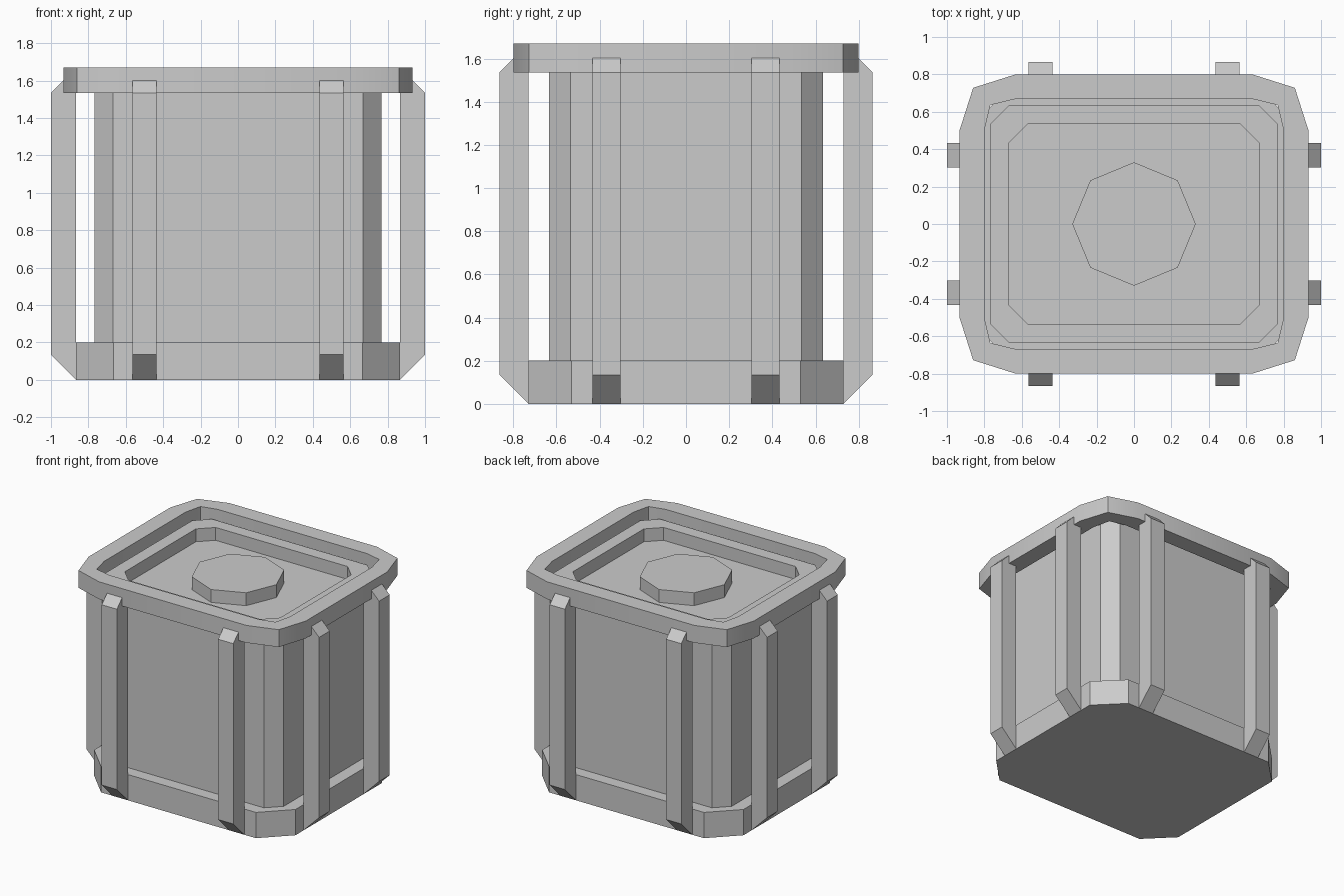
import bpy, math

if "Cube" in bpy.data.objects:
    bpy.data.objects.remove(bpy.data.objects["Cube"])


def add_object(name, verts, faces, angle=None):
    mesh = bpy.data.meshes.new(name)
    mesh.from_pydata(verts, [], faces)
    ob = bpy.data.objects.new(name, mesh)
    bpy.context.collection.objects.link(ob)
    if angle:
        bpy.ops.object.select_all(action='DESELECT')
        ob.select_set(True)
        bpy.context.view_layer.objects.active = ob
        bpy.ops.object.shade_smooth_by_angle(angle=math.radians(angle))
    return ob


def outline(corner):
    """Mirror one corner (ordered from +x side to +y side) into a full loop."""
    back = corner[::-1]
    return (list(corner) + [(-x, y) for x, y in back]
            + [(-x, -y) for x, y in corner] + [(x, -y) for x, y in back])


def octagon(hx, hy, c):
    return outline([(hx, hy - c), (hx - c, hy)])


def stack(name, layers, closed=False, angle=None):
    """Bridge (outline, z) layers; cap the ends, or close into a ring."""
    n, m = len(layers[0][0]), len(layers)
    verts = [(x, y, z) for loop, z in layers for x, y in loop]
    faces = []
    for k in range(m if closed else m - 1):
        a, b = k * n, (k + 1) % m * n
        faces += [(a + i, a + (i + 1) % n, b + (i + 1) % n, b + i) for i in range(n)]
    if not closed:
        faces += [tuple(range(n))[::-1], tuple(range((m - 1) * n, m * n))]
    return add_object(name, verts, faces, angle)


# Base plinth
base = octagon(0.865, 0.73, 0.2)
stack("base", [(base, 0), (base, 0.2)])

# Main container with a recessed top
body = octagon(0.767, 0.635, 0.1)
recess = octagon(0.667, 0.535, 0.1)
stack("container_body", [(body, 0.19), (body, 1.6), (recess, 1.6), (recess, 1.5)])

# Eight-sided cap in the recess
cap = [(0.33 * math.cos(i * math.pi / 4), 0.33 * math.sin(i * math.pi / 4)) for i in range(8)]
stack("top_cap", [(cap, 1.49), (cap, 1.6)])

# Raised rim ring
outer = outline([(0.933, 0.5), (0.86, 0.728), (0.633, 0.8)])
inner = outline([(0.8, 0.5), (0.768, 0.636), (0.64, 0.667)])
stack("top_rim", [(outer, 1.535), (outer, 1.67), (inner, 1.67), (inner, 1.535)],
      closed=True, angle=30)

# Vertical ribs, two on every side
profile = [(0, 0), (0.135, 0.135), (0.135, 1.535), (0.068, 1.602), (0, 1.602)]


def rib(name, place):
    n = len(profile)
    verts = [place(d, t) + (z,) for t in (-0.065, 0.065) for d, z in profile]
    faces = [(i, (i + 1) % n, n + (i + 1) % n, n + i) for i in range(n)]
    faces += [tuple(range(n))[::-1], tuple(range(n, 2 * n))]
    ob = add_object(name, verts, faces)
    return ob


for side in (1, -1):
    for off in (0.5, -0.5):
        rib("front_rib" if side < 0 else "back_rib",
            lambda d, t: (off - side * t, side * (0.73 + d)))
    for off in (0.368, -0.368):
        rib("right_rib" if side > 0 else "left_rib",
            lambda d, t: (side * (0.865 + d), off + side * t))

# Consistent outward normals
import bmesh
for ob in bpy.context.scene.objects:
    bm = bmesh.new()
    bm.from_mesh(ob.data)
    bmesh.ops.recalc_face_normals(bm, faces=bm.faces)
    bm.to_mesh(ob.data)
    bm.free()
